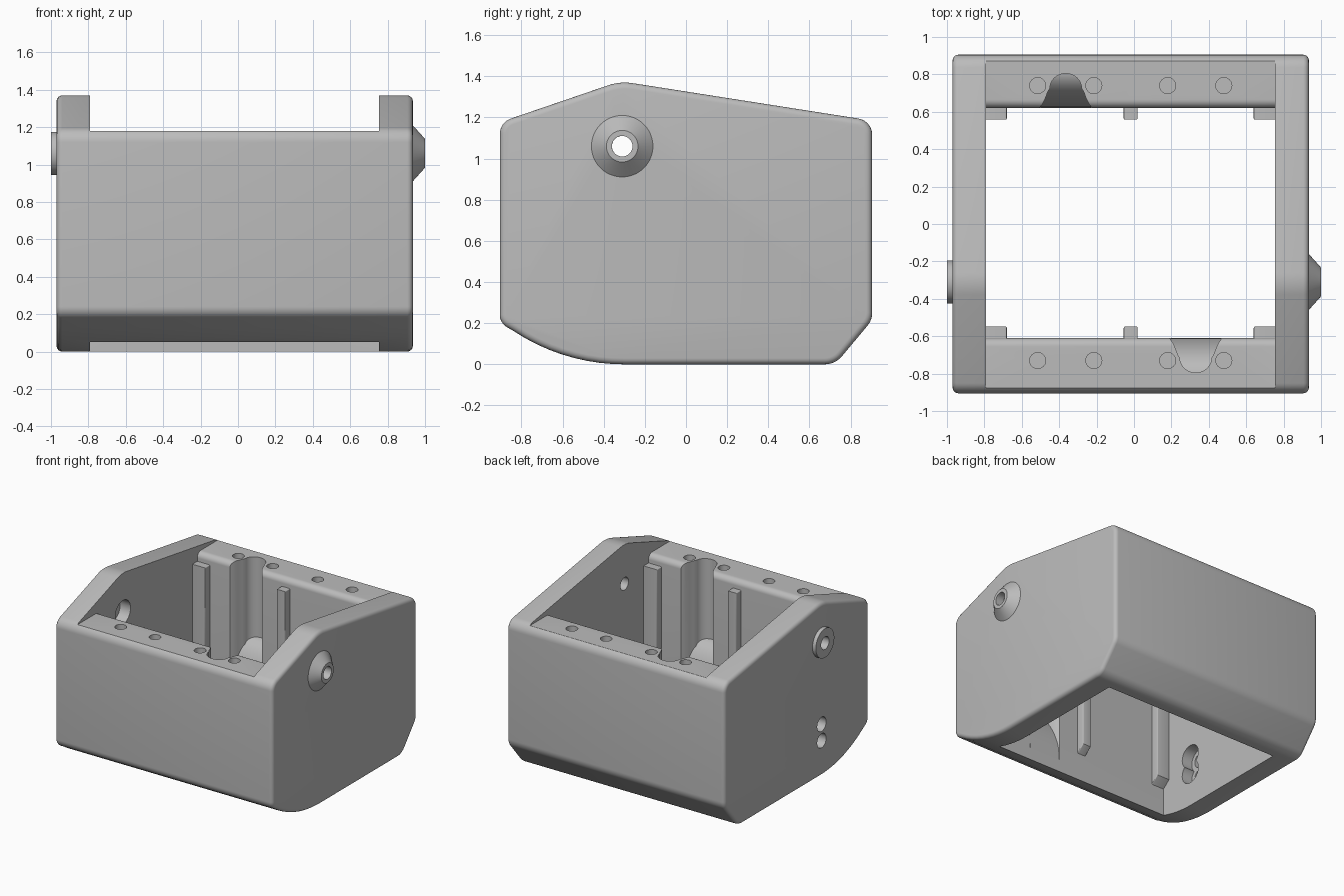
import bpy, bmesh, math
from mathutils import Vector

old = bpy.data.objects.get("Cube")
if old:
    bpy.data.objects.remove(old, do_unlink=True)

grey = bpy.data.materials.new("plain grey")
grey.use_nodes = True
colour = (0.5, 0.5, 0.5, 1)
grey.diffuse_color = colour
grey.node_tree.nodes["Principled BSDF"].inputs["Base Color"].default_value = colour


def rounded(corners, steps=8):
    """Outline from (a, b, radius) corners, each replaced by an arc."""
    out = []
    for i, (a, b, r) in enumerate(corners):
        p = Vector((a, b))
        if r == 0:
            out.append((a, b))
            continue
        u = (Vector(corners[i - 1][:2]) - p).normalized()
        v = (Vector(corners[(i + 1) % len(corners)][:2]) - p).normalized()
        half = math.acos(u.dot(v)) / 2
        centre = p + (u + v).normalized() * (r / math.sin(half))
        start = p + u * (r / math.tan(half)) - centre
        end = p + v * (r / math.tan(half)) - centre
        a0 = math.atan2(start.y, start.x)
        turn = math.atan2(end.y, end.x) - a0
        turn = (turn + math.pi) % math.tau - math.pi
        for k in range(steps + 1):
            t = a0 + turn * k / steps
            out.append((centre.x + r * math.cos(t), centre.y + r * math.sin(t)))
    return out


def finish(name, bm):
    bmesh.ops.recalc_face_normals(bm, faces=bm.faces)
    mesh = bpy.data.meshes.new(name)
    bm.to_mesh(mesh)
    bm.free()
    mesh.materials.append(grey)
    ob = bpy.data.objects.new(name, mesh)
    bpy.context.collection.objects.link(ob)
    return ob


def prism(name, outline, lo, hi, axis="X", bevel=0):
    """Extrude a (y, z) outline along x, or an (x, y) outline along z."""
    bm = bmesh.new()
    place = (lambda p, t: (t, p[0], p[1])) if axis == "X" else (lambda p, t: (p[0], p[1], t))
    rings = [[bm.verts.new(place(p, t)) for p in outline] for t in (lo, hi)]
    caps = [bm.faces.new(r) for r in rings]
    n = len(outline)
    for i in range(n):
        j = (i + 1) % n
        bm.faces.new((rings[0][i], rings[0][j], rings[1][j], rings[1][i]))
    if bevel:
        bmesh.ops.recalc_face_normals(bm, faces=bm.faces)
        edges = {e for f in caps for e in f.edges}
        bmesh.ops.bevel(bm, geom=list(edges), offset=bevel, segments=4,
                        profile=0.5, affect="EDGES")
    return finish(name, bm)


def circle(a, b, r, n=40):
    return [(a + r * math.cos(math.tau * k / n), b + r * math.sin(math.tau * k / n))
            for k in range(n)]


def tapered_ring(name, x0, x1, r0, r1, hole, y, z, n=48):
    """Boss along x with an open bore."""
    bm = bmesh.new()
    section = [(x0, hole), (x0, r0), (x1, r1), (x1, hole)]
    rings = [[bm.verts.new((x, p, q)) for p, q in circle(y, z, r, n)] for x, r in section]
    for a, b in zip(rings, rings[1:] + rings[:1]):
        for i in range(n):
            j = (i + 1) % n
            bm.faces.new((a[i], a[j], b[j], b[i]))
    return finish(name, bm)


def cut(target, cutter):
    mod = target.modifiers.new("cut", "BOOLEAN")
    mod.operation = "DIFFERENCE"
    mod.solver = "EXACT"
    mod.object = cutter
    bpy.context.view_layer.objects.active = target
    bpy.ops.object.modifier_apply(modifier=mod.name)
    bpy.data.objects.remove(cutter, do_unlink=True)


LEFT, RIGHT = 0.935, -0.97          # outer side faces
IN_L, IN_R = 0.755, -0.79           # inner side faces
FRONT, BACK = -0.61, 0.62           # inner end faces
TOP = 1.18                          # top of the end walls
PIN_Y, PIN_Z = -0.31, 1.06          # bore through both sides

# Housing: side profile extruded across, with a curved front belly
belly = [(-0.3 - 0.0605 * k, 0.976 - math.sqrt(0.976 ** 2 - (0.0605 * k) ** 2), 0)
         for k in range(10)]
corners = [(-0.905, 1.176, 0.08), (-0.32, 1.376, 0.25), (0.905, 1.184, 0.08),
           (0.905, 0.215, 0.1), (0.725, 0, 0.11)] + belly + [(-0.905, 0.2, 0.07)]
housing = prism("housing", rounded(corners), RIGHT, LEFT, bevel=0.03)

# Open middle and lowered end walls with rounded inner lips
opening = [(FRONT, -1, 0), (BACK, -1, 0), (BACK, TOP, 0.045), (2, TOP, 0), (2, 2, 0),
           (-2, 2, 0), (-2, TOP, 0), (FRONT, TOP, 0.045)]
cut(housing, prism("opening_cutter", rounded(opening), IN_R, IN_L))


# Flared vertical channels in the end walls, each with a curved ramp at its foot
def channel(label, x, face, sign):
    flare = [(0.15, -0.06), (0.14, 0), (0.122, 0.025), (0.108, 0.055), (0.095, 0.09)]
    arc = [(0.085 * math.cos(math.pi * k / 12), 0.105 + 0.08 * math.sin(math.pi * k / 12))
           for k in range(13)]
    half = flare + arc + [(-w, d) for w, d in reversed(flare)]
    cut(housing, prism("channel_cutter", [(x + w, face + sign * d) for w, d in half],
                       0.15, 2, axis="Z"))
    ramp = [(face + sign * 0.2 * (1 - math.cos(a)), 0.15 + 0.4 * math.sin(a))
            for a in (math.pi / 2 * k / 12 for k in range(13))]
    ramp.append((face + sign * 0.2, 0.15))
    return prism(label + "_channel_ramp", ramp, x - 0.135, x + 0.135)


parts = [channel("front", 0.33, FRONT, -1), channel("back", -0.365, BACK, 1)]

# Screw holes in the tops of the end walls
for y in (-0.73, 0.74):
    for x in (-0.515, -0.215, 0.18, 0.48):
        cut(housing, prism("screw_cutter", circle(x, y, 0.043, 24), 0.85, 2, axis="Z"))

# Bore through both sides, and two cable holes low on the right side
cut(housing, prism("bore_cutter", circle(PIN_Y, PIN_Z, 0.05), -2, 2))
cut(housing, prism("bore_recess", circle(PIN_Y, PIN_Z, 0.095), -0.88, -0.7))
for z in (0.28, 0.41):
    cut(housing, prism("cable_cutter", circle(PIN_Y, z, 0.056), -2, -0.7))
    cut(housing, prism("cable_recess", circle(PIN_Y, z, 0.09), -0.88, -0.7))
parts.append(housing)

# Bosses around the bore
parts.append(tapered_ring("left_cone_boss", LEFT - 0.005, 1, 0.155, 0.077, 0.05, PIN_Y, PIN_Z))
parts.append(tapered_ring("right_disc_boss", -1, RIGHT + 0.005, 0.115, 0.115, 0.05, PIN_Y, PIN_Z))

# Guide ribs inside the end walls, with sloped feet
for label, face, sign in (("front", FRONT, 1), ("back", BACK, -1)):
    for side, x0, x1 in (("right", IN_R - 0.01, -0.68), ("middle", -0.055, 0.02),
                         ("left", 0.64, IN_L + 0.01)):
        tip = face + sign * 0.062
        root = face - sign * 0.01
        outline = [(root, 0.26), (tip, 0.32), (tip, 1.11), (root, 1.11)]
        parts.append(prism(f"{label}_{side}_rib", outline, x0, x1, bevel=0.008))

# Smooth the rounded surfaces, keeping edges sharp
bpy.ops.object.select_all(action="DESELECT")
for ob in parts:
    ob.select_set(True)
bpy.context.view_layer.objects.active = housing
bpy.ops.object.shade_smooth_by_angle(angle=math.radians(30))
